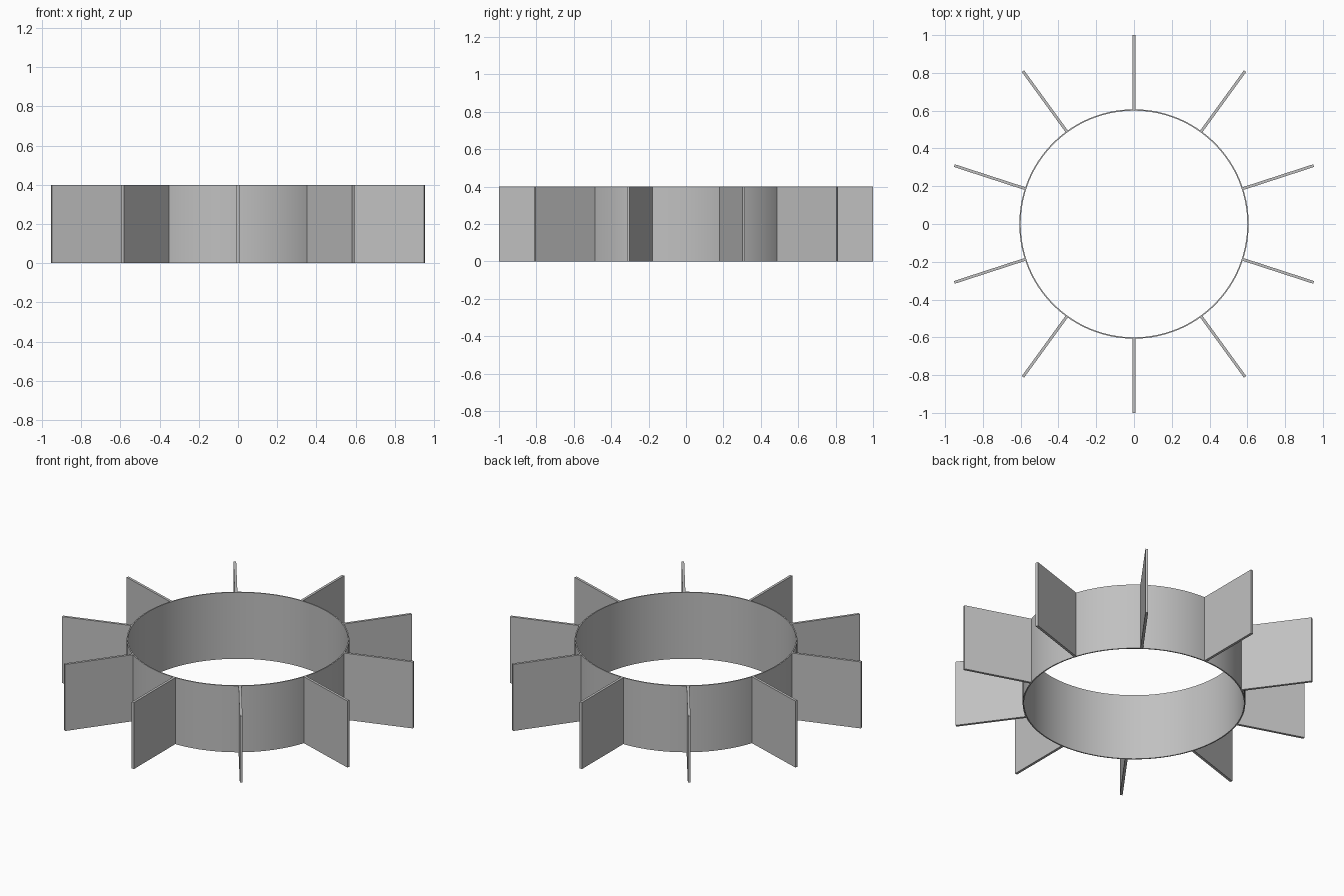
import bpy, bmesh
from math import pi, radians
from mathutils import Matrix

HEIGHT = 0.4
RING_OUTER, RING_INNER = 0.607, 0.6
BLADE_ROOT, BLADE_TIP, BLADE_THICK = 0.602, 1.0, 0.015
BLADES, SIDES = 10, 128

cube = bpy.data.objects.get("Cube")
if cube:
    bpy.data.objects.remove(cube, do_unlink=True)

grey = bpy.data.materials.new("metal_grey")
grey.use_nodes = True
colour = (0.53, 0.53, 0.53, 1)
grey.diffuse_color = colour
grey.node_tree.nodes["Principled BSDF"].inputs["Base Color"].default_value = colour


def add_object(name, bm):
    mesh = bpy.data.meshes.new(name)
    bmesh.ops.recalc_face_normals(bm, faces=bm.faces)
    bm.to_mesh(mesh)
    bm.free()
    mesh.materials.append(grey)
    obj = bpy.data.objects.new(name, mesh)
    bpy.context.collection.objects.link(obj)
    return obj


# Thin open ring: a rectangular profile swept round the z axis
bm = bmesh.new()
corners = [(RING_INNER, 0), (RING_OUTER, 0), (RING_OUTER, HEIGHT), (RING_INNER, HEIGHT)]
verts = [bm.verts.new((r, 0, z)) for r, z in corners]
edges = [bm.edges.new((verts[i - 1], verts[i])) for i in range(len(verts))]
bmesh.ops.spin(bm, geom=verts + edges, cent=(0, 0, 0), axis=(0, 0, 1),
               angle=2 * pi, steps=SIDES, use_merge=True)
bmesh.ops.remove_doubles(bm, verts=bm.verts, dist=0.0001)
ring = add_object("ring", bm)
bpy.context.view_layer.objects.active = ring
ring.select_set(True)
bpy.ops.object.shade_smooth_by_angle(angle=radians(30))
ring.select_set(False)

# Flat radial blades
length = BLADE_TIP - BLADE_ROOT
for i in range(BLADES):
    bm = bmesh.new()
    place = (Matrix.Rotation(pi / 2 + i * 2 * pi / BLADES, 4, "Z")
             @ Matrix.Translation((BLADE_ROOT + length / 2, 0, HEIGHT / 2))
             @ Matrix.Diagonal((length, BLADE_THICK, HEIGHT, 1)))
    bmesh.ops.create_cube(bm, size=1, matrix=place)
    add_object(f"blade_{i + 1}", bm)
